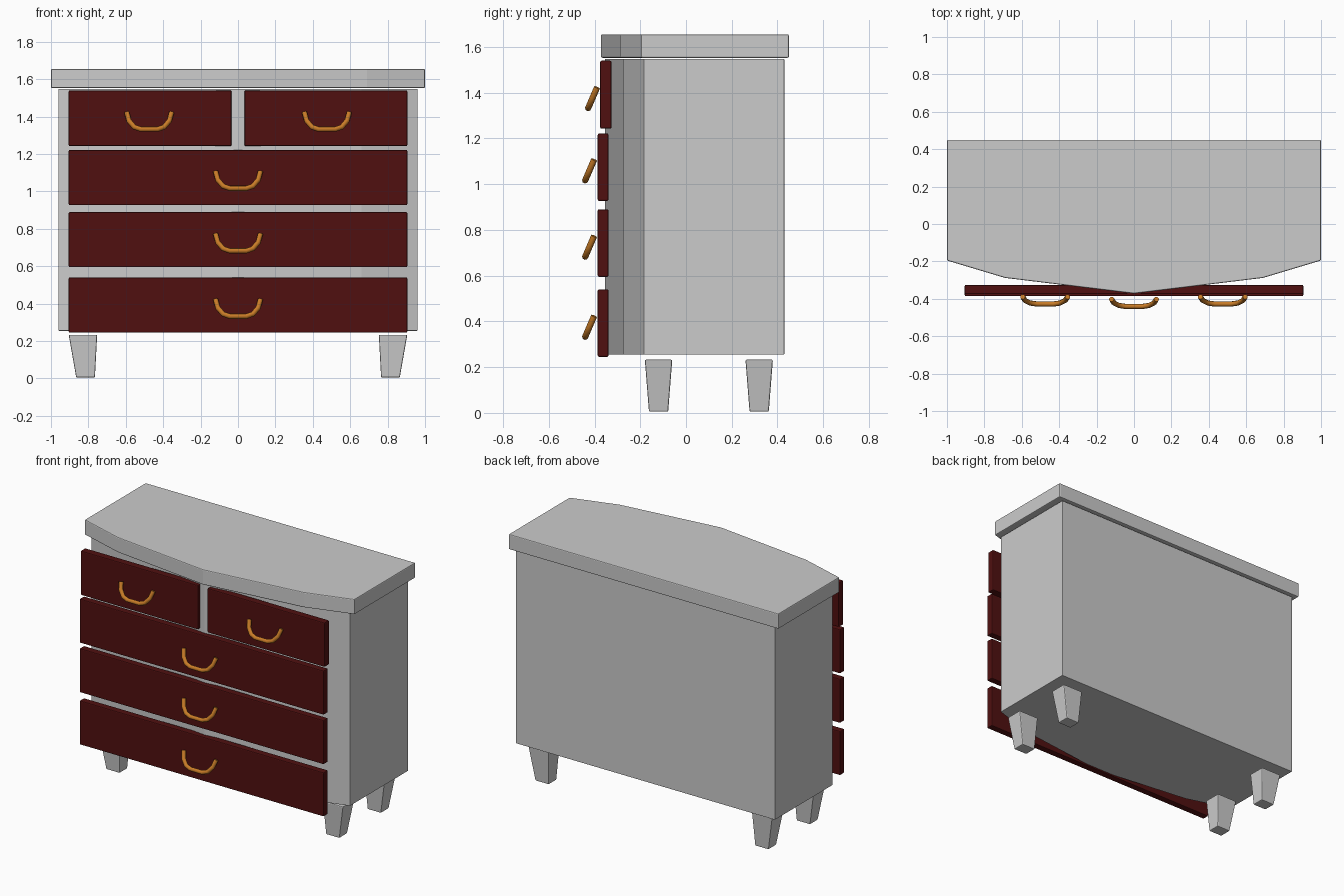
import bpy, bmesh

cube = bpy.data.objects.get("Cube")
if cube:
    bpy.data.objects.remove(cube, do_unlink=True)


def material(name, rgb):
    m = bpy.data.materials.new(name)
    m.use_nodes = True
    m.diffuse_color = (*rgb, 1)
    m.node_tree.nodes["Principled BSDF"].inputs["Base Color"].default_value = (*rgb, 1)
    return m


GREY = material("pale_grey", (0.6, 0.6, 0.6))
RED = material("dark_red", (0.08, 0.005, 0.005))
BRASS = material("brass", (0.58, 0.2, 0.02))


def loft(name, lower, upper, z0, z1, mat, bevel):
    """Solid between two matching outlines at two heights."""
    bm = bmesh.new()
    a = [bm.verts.new((x, y, z0)) for x, y in lower]
    b = [bm.verts.new((x, y, z1)) for x, y in upper]
    bm.faces.new(a)
    bm.faces.new(b)
    n = len(a)
    for i in range(n):
        j = (i + 1) % n
        bm.faces.new((a[i], a[j], b[j], b[i]))
    bmesh.ops.recalc_face_normals(bm, faces=bm.faces)
    mesh = bpy.data.meshes.new(name)
    bm.to_mesh(mesh)
    bm.free()
    mesh.materials.append(mat)
    ob = bpy.data.objects.new(name, mesh)
    bpy.context.collection.objects.link(ob)
    mod = ob.modifiers.new("soft_edges", "BEVEL")
    mod.width = bevel
    mod.segments = 2
    return ob


def rect(x0, x1, y0, y1):
    return [(x0, y0), (x1, y0), (x1, y1), (x0, y1)]


def bow_outline(half, bend, back, side, mid, front):
    """Flat back and a faceted bowed front."""
    return [(half, back), (-half, back), (-half, side), (-bend, mid),
            (0, front), (bend, mid), (half, side)]


def handle(name, x, y, z):
    """Tilted U-shaped pull; y and z give its upper ends."""
    half = [(0.12, 0), (0.108, 0.045), (0.08, 0.078), (0.045, 0.09)]
    path = half + [(-u, d) for u, d in reversed(half)]
    cu = bpy.data.curves.new(name, "CURVE")
    cu.dimensions = "3D"
    cu.bevel_depth = 0.014
    cu.bevel_resolution = 2
    cu.use_fill_caps = True
    sp = cu.splines.new("POLY")
    sp.points.add(len(path) - 1)
    for p, (u, d) in zip(sp.points, path):
        p.co = (x + u, y - 0.43 * d, z - d, 1)
    cu.materials.append(BRASS)
    bpy.context.collection.objects.link(bpy.data.objects.new(name, cu))


# Carcass and overhanging top
body = bow_outline(0.96, 0.66, 0.43, -0.184, -0.275, -0.355)
loft("cabinet_body", body, body, 0.255, 1.548, GREY, 0.003)
top = bow_outline(1.0, 0.69, 0.45, -0.195, -0.288, -0.372)
loft("cabinet_top", top, top, 1.553, 1.655, GREY, 0.006)

# Tapered legs
for side, s in (("left", 1), ("right", -1)):
    for row, y in (("front", -0.12), ("back", 0.32)):
        lower = rect(s * 0.765, s * 0.865, y - 0.042, y + 0.042)
        upper = rect(s * 0.753, s * 0.905, y - 0.06, y + 0.06)
        loft(f"{row}_{side}_leg", lower, upper, 0.005, 0.233, GREY, 0.006)

# Two small drawers above three wide ones
for side, s in (("left", 1), ("right", -1)):
    front = rect(s * 0.035, s * 0.905, -0.375, -0.326)
    loft(f"top_{side}_drawer", front, front, 1.243, 1.54, RED, 0.006)
    handle(f"top_{side}_handle", s * 0.475, -0.389, 1.423)

for row, z, pull in (("upper", 0.927, 1.107), ("middle", 0.595, 0.773), ("lower", 0.245, 0.423)):
    front = rect(-0.905, 0.905, -0.386, -0.339)
    loft(f"{row}_drawer", front, front, z, z + 0.295, RED, 0.006)
    handle(f"{row}_handle", 0, -0.402, pull)
